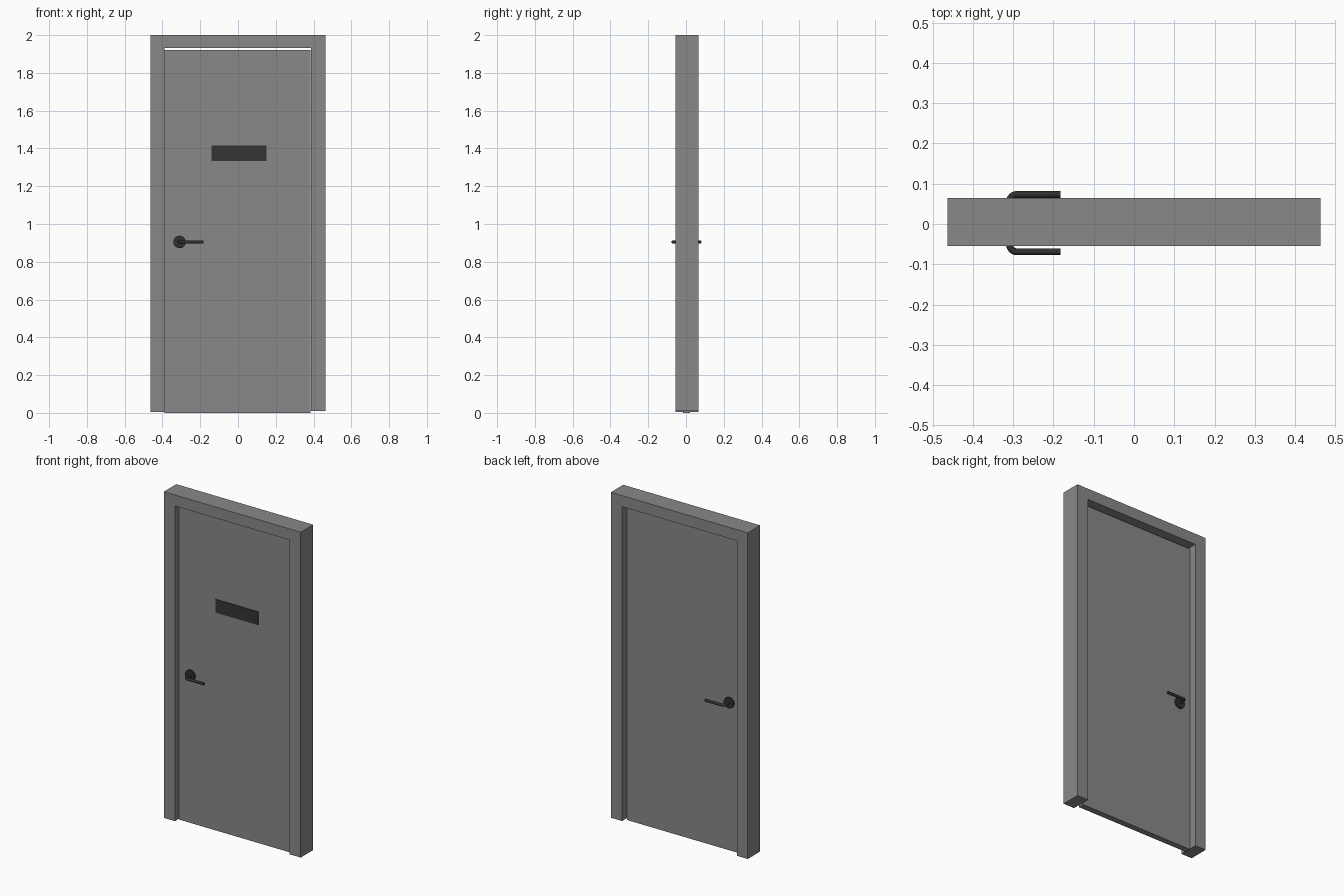
import bpy, bmesh, math
from mathutils import Matrix

if "Cube" in bpy.data.objects:
    bpy.data.objects.remove(bpy.data.objects["Cube"])


def material(name, r, g, b):
    m = bpy.data.materials.new(name)
    m.diffuse_color = (r, g, b, 1)
    m.use_nodes = True
    m.node_tree.nodes["Principled BSDF"].inputs["Base Color"].default_value = m.diffuse_color
    return m


GREY = material("mid grey paint", 0.25, 0.25, 0.25)
DARK = material("dark metal", 0.03, 0.03, 0.03)
PLATE = material("charcoal plate", 0.035, 0.035, 0.035)


def mesh_object(name, bm, mat):
    bmesh.ops.recalc_face_normals(bm, faces=bm.faces)
    me = bpy.data.meshes.new(name)
    bm.to_mesh(me)
    bm.free()
    me.materials.append(mat)
    ob = bpy.data.objects.new(name, me)
    bpy.context.collection.objects.link(ob)
    return ob


def box(name, x, y, z, mat):
    bm = bmesh.new()
    bmesh.ops.create_cube(bm, size=1)
    for v in bm.verts:
        for i, (lo, hi) in enumerate((x, y, z)):
            v.co[i] = lo if v.co[i] < 0 else hi
    return mesh_object(name, bm, mat)


def smooth(ob):
    bpy.ops.object.select_all(action='DESELECT')
    ob.select_set(True)
    bpy.context.view_layer.objects.active = ob
    bpy.ops.object.shade_smooth_by_angle(angle=math.radians(35))


# Door frame: one U-shaped profile extruded through the wall depth
W, IN_L, IN_R, HEAD = 0.463, -0.389, 0.387, 1.932
outline = [(-W, 0.005), (-W, 2), (W, 2), (W, 0.01), (IN_R, 0.01),
           (IN_R, HEAD), (IN_L, HEAD), (IN_L, 0.005)]
bm = bmesh.new()
face = bm.faces.new([bm.verts.new((x, -0.055, z)) for x, z in outline])
ext = bmesh.ops.extrude_face_region(bm, geom=[face])
for v in ext["geom"]:
    if isinstance(v, bmesh.types.BMVert):
        v.co.y = 0.065
mesh_object("door_frame", bm, GREY)

# Door leaf, with a gap below the head
FRONT, BACK = -0.016, 0.021
box("door_leaf", (-0.388, 0.385), (FRONT, BACK), (0, 1.921), GREY)

# Plain sign plate on the front
box("sign_plate", (-0.139, 0.15), (FRONT - 0.004, FRONT), (1.334, 1.415), PLATE)

# Rose and bent lever on each side
HX, HZ, R, BEND = -0.309, 0.905, 0.0085, 0.018
for side, y0, tip, sgn in (("front", FRONT, -0.069, -1), ("back", BACK, 0.0735, 1)):
    bm = bmesh.new()
    bmesh.ops.create_cone(bm, cap_ends=True, segments=32, radius1=0.033,
                          radius2=0.033, depth=0.01)
    bm.transform(Matrix.Translation((HX, y0 + sgn * 0.005, HZ))
                 @ Matrix.Rotation(math.pi / 2, 4, 'X'))
    smooth(mesh_object(side + "_rose", bm, DARK))

    path = [(HX, y0, 0.0)]
    for i in range(7):
        a = math.pi / 2 * i / 6
        path.append((HX + BEND * (1 - math.cos(a)),
                     tip - sgn * BEND * (1 - math.sin(a)), a))
    path.append((-0.182, tip, math.pi / 2))

    # Sweep a round section along the path
    bm = bmesh.new()
    rings = []
    for x, y, a in path:
        nx, ny = math.cos(a), -sgn * math.sin(a)
        ring = []
        for k in range(16):
            t = math.tau * k / 16
            c, s = R * math.cos(t), R * math.sin(t)
            ring.append(bm.verts.new((x + nx * c, y + ny * c, HZ + s)))
        rings.append(ring)
    for p, q in zip(rings, rings[1:]):
        for k in range(16):
            n = (k + 1) % 16
            bm.faces.new((p[k], p[n], q[n], q[k]))
    bm.faces.new(rings[0])
    bm.faces.new(rings[-1])
    smooth(mesh_object(side + "_lever", bm, DARK))
